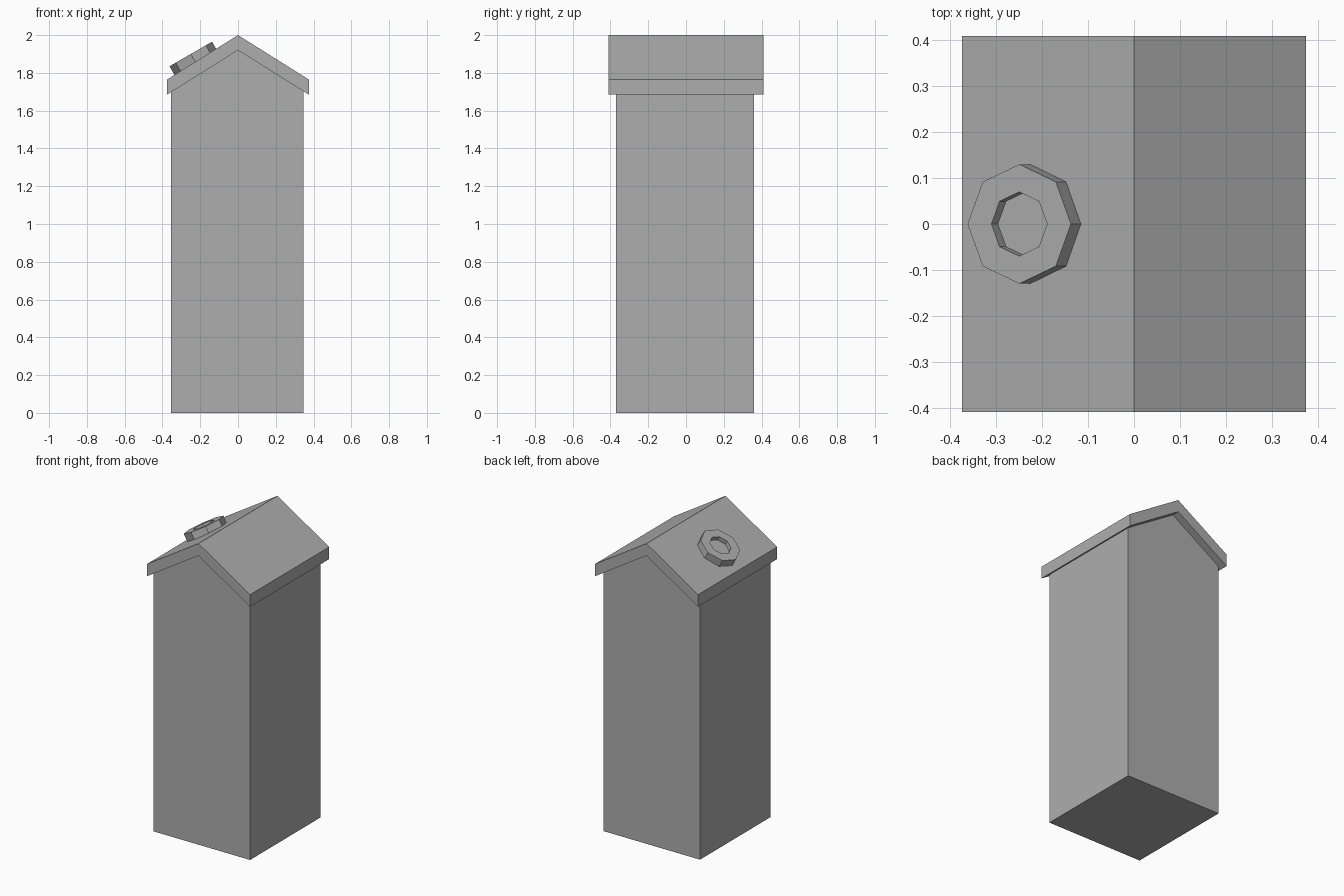
import bpy, bmesh, math
from mathutils import Matrix

cube = bpy.data.objects.get("Cube")
if cube:
    bpy.data.objects.remove(cube, do_unlink=True)

# Single flat colour
grey = bpy.data.materials.new("plain_grey")
grey.use_nodes = True
colour = (0.42, 0.42, 0.42, 1)
grey.diffuse_color = colour
grey.node_tree.nodes["Principled BSDF"].inputs["Base Color"].default_value = colour


def finish(name, bm):
    bmesh.ops.recalc_face_normals(bm, faces=bm.faces)
    mesh = bpy.data.meshes.new(name)
    bm.to_mesh(mesh)
    bm.free()
    mesh.materials.append(grey)
    obj = bpy.data.objects.new(name, mesh)
    bpy.context.collection.objects.link(obj)
    return obj


def extrude_profile(name, points, y0, y1):
    """Extrude an outline drawn in x and z from y0 to y1."""
    bm = bmesh.new()
    face = bm.faces.new([bm.verts.new((x, y0, z)) for x, z in points])
    grown = bmesh.ops.extrude_face_region(bm, geom=[face])["geom"]
    moved = [g for g in grown if isinstance(g, bmesh.types.BMVert)]
    bmesh.ops.translate(bm, verts=moved, vec=(0, y1 - y0, 0))
    return finish(name, bm)


RIDGE, EAVE, HALF, THICK = 2.0, 1.765, 0.375, 0.08
SLOPE = (RIDGE - EAVE) / HALF


def underside(x):
    return RIDGE - THICK - SLOPE * abs(x)


# Tower body with gabled top tucked under the roof
left, right = 0.347, -0.354
extrude_profile("tower_body", [
    (right, 0), (left, 0), (left, underside(left)),
    (0, underside(0)), (right, underside(right))], -0.37, 0.36)

# Pitched roof slab
extrude_profile("roof", [
    (-HALF, EAVE - THICK), (0, RIDGE - THICK), (HALF, EAVE - THICK),
    (HALF, EAVE), (0, RIDGE), (-HALF, EAVE)], -0.41, 0.41)

# Octagonal roof fitting with a shallow recess, lying on the right slope
bm = bmesh.new()
bmesh.ops.create_circle(bm, segments=8, radius=0.13, cap_ends=True)
top = bm.faces[:][0]
base = bmesh.ops.extrude_face_region(bm, geom=[top], use_keep_orig=True)["geom"]
low = [g for g in base if isinstance(g, bmesh.types.BMVert)]
bmesh.ops.translate(bm, verts=low, vec=(0, 0, -0.06))
top = max(bm.faces, key=lambda f: f.calc_center_median().z)
bmesh.ops.inset_individual(bm, faces=[top], thickness=0.065 * math.cos(math.pi / 8))
hole = bmesh.ops.extrude_face_region(bm, geom=[top])["geom"]
floor = [g for g in hole if isinstance(g, bmesh.types.BMVert)]
bmesh.ops.translate(bm, verts=floor, vec=(0, 0, -0.028))
if top.is_valid:
    bmesh.ops.delete(bm, geom=[top], context='FACES_ONLY')
fitting = finish("roof_fitting", bm)
fitting.matrix_world = (Matrix.Translation((-0.25, 0, 1.90))
                        @ Matrix.Rotation(math.radians(-30), 4, 'Y'))
